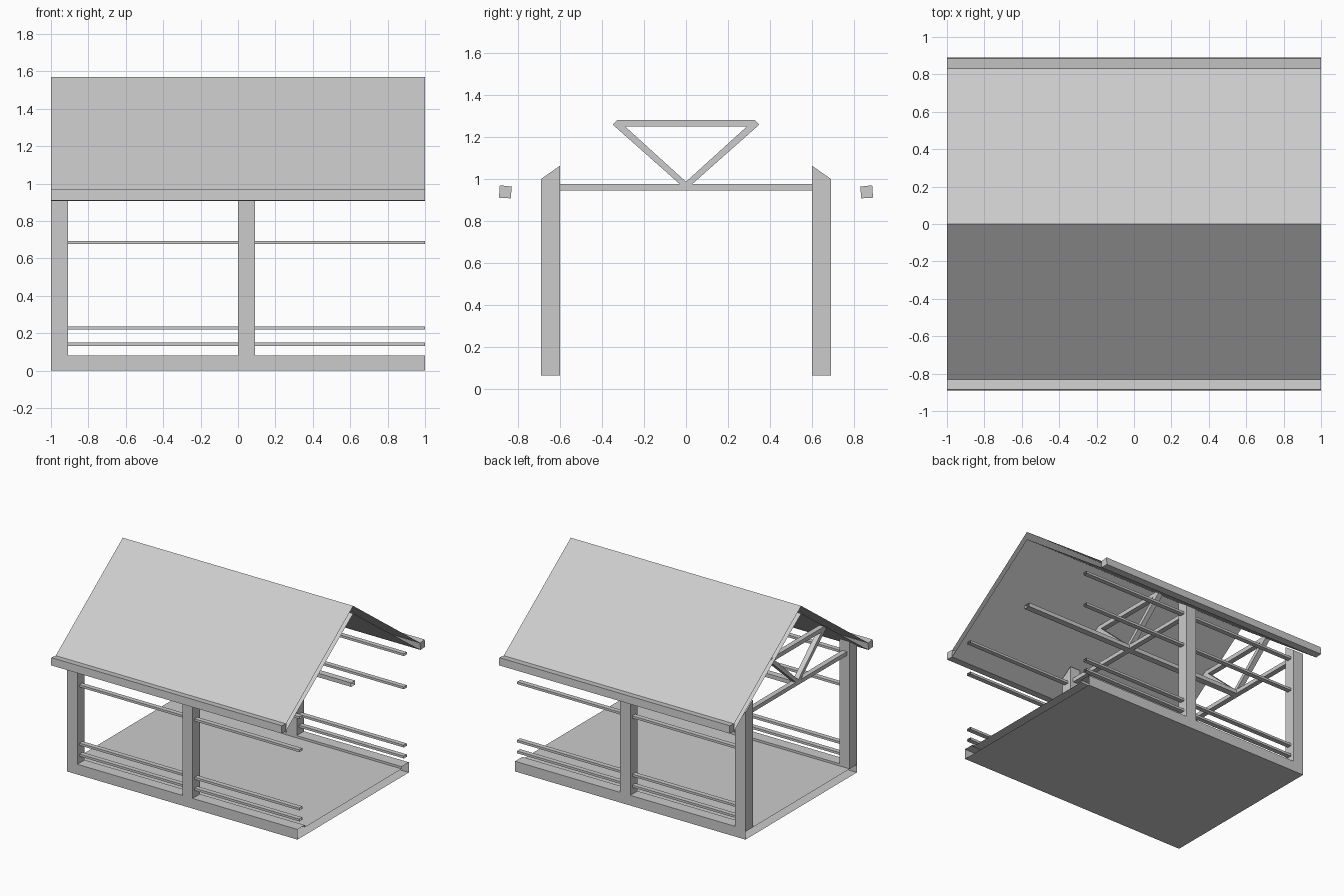
import bpy

cube = bpy.data.objects.get("Cube")
if cube:
    bpy.data.objects.remove(cube, do_unlink=True)

gray = bpy.data.materials.new("light_gray")
gray.use_nodes = True
gray.diffuse_color = (0.6, 0.6, 0.6, 1)
gray.node_tree.nodes["Principled BSDF"].inputs["Base Color"].default_value = (0.6, 0.6, 0.6, 1)


def prism(name, profile, x0, x1, caps=True):
    """Extrude a (y, z) profile along x, with outward faces."""
    n = len(profile)
    area = sum(profile[i - 1][0] * profile[i][1] - profile[i][0] * profile[i - 1][1]
               for i in range(n))
    if area < 0:
        profile = profile[::-1]
    verts = [(x, y, z) for x in (x0, x1) for y, z in profile]
    faces = [(i, n + i, n + (i + 1) % n, (i + 1) % n)[::-1] for i in range(n)]
    if caps:
        faces += [tuple(range(n))[::-1], tuple(range(n, 2 * n))]
    mesh = bpy.data.meshes.new(name)
    mesh.from_pydata(verts, [], faces)
    mesh.materials.append(gray)
    obj = bpy.data.objects.new(name, mesh)
    bpy.context.collection.objects.link(obj)
    return obj


def rect(y0, y1, z0, z1):
    return [(y0, z0), (y1, z0), (y1, z1), (y0, z1)]


def mirrored(half):
    """Close a half profile with its mirror image across y = 0."""
    return half + [(-y, z) for y, z in reversed(half) if y]


def flip(profile, side):
    return [(side * y, z) for y, z in profile]


# Floor slab with raised curbs, open at both ends
curb = [(0.69, 0), (0.69, 0.08), (0.6, 0.08), (0.6, 0.062)]
prism("floor_slab", mirrored(curb), -1, 1, caps=False)

# Hollow roof with open gable ends
roof = [(0, 1.57), (0.831, 0.962), (0.833, 0.907), (0, 1.51)]
prism("roof", mirrored(roof), -1, 1, caps=False)

bays = (-1, 0)
for side, label in ((-1, "front"), (1, "back")):
    # Eave beam, tilted slightly
    eave = [(0.829, 0.962), (0.886, 0.968), (0.89, 0.909), (0.834, 0.906)]
    prism(label + "_eave_beam", flip(eave, side), -1, 1)

    # Posts cut to the roof pitch
    post = [(0.69, 0.062), (0.69, 0.998), (0.6, 1.061), (0.6, 0.062)]
    for x in bays:
        prism(label + "_post", flip(post, side), x, x + 0.09)

    # Wall rails between and beyond the posts
    for z in (0.142, 0.228, 0.685, 0.945):
        rail = rect(0.628, 0.665, z - 0.009, z + 0.009)
        for x in bays:
            prism(label + "_rail", flip(rail, side), x + 0.09, x + 1, caps=False)

# Roof trusses over each pair of posts
brace = [(0, 0.985), (0, 0.96), (0.025, 0.97), (0.349, 1.257), (0.325, 1.28)]
for x in bays:
    x0, x1 = x + 0.025, x + 0.065
    prism("tie_beam", rect(-0.6, 0.6, 0.944, 0.975), x0, x1)
    prism("collar_beam", rect(-0.325, 0.325, 1.247, 1.28), x0, x1)
    for side, label in ((-1, "front"), (1, "back")):
        prism(label + "_truss_brace", flip(brace, side), x0, x1)

# Long beam joining the trusses
prism("center_beam", rect(-0.025, 0.025, 0.944, 0.975), -0.975, 1, caps=False)
